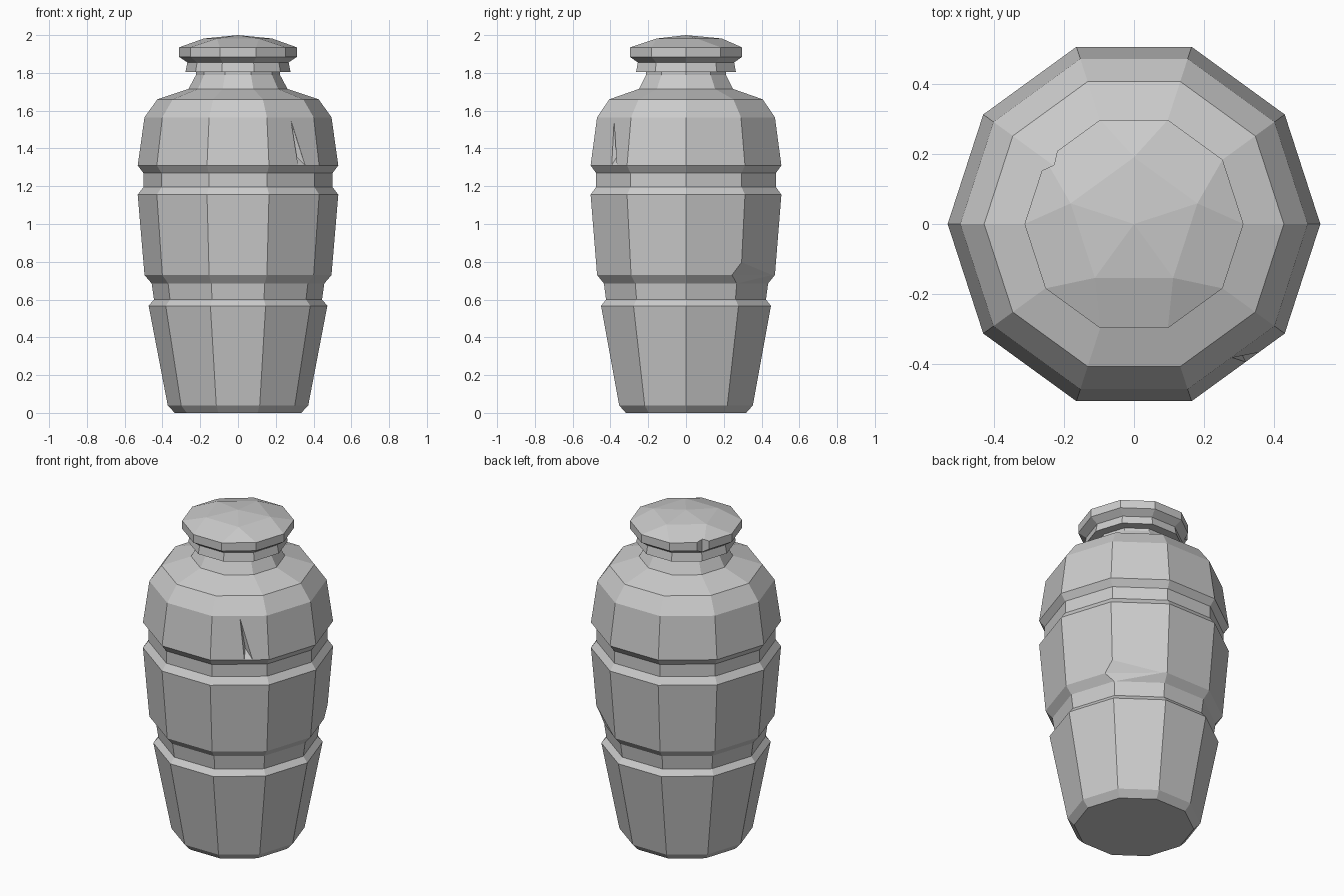
import bpy, bmesh
from math import cos, sin, radians
from mathutils import Vector

if "Cube" in bpy.data.objects:
    bpy.data.objects.remove(bpy.data.objects["Cube"])

SIDES = 10


def pol(r, deg, z):
    return Vector((r * cos(radians(deg)), r * sin(radians(deg)), z))


def finish(name, bm):
    bmesh.ops.recalc_face_normals(bm, faces=bm.faces)
    me = bpy.data.meshes.new(name)
    bm.to_mesh(me)
    bm.free()
    ob = bpy.data.objects.new(name, me)
    bpy.context.collection.objects.link(ob)
    return ob


def lathe(bm, profile):
    """Ten-sided revolve with a closed bottom; returns the rings."""
    rings = [[bm.verts.new(pol(r, 360 / SIDES * i, z)) for i in range(SIDES)]
             for r, z in profile]
    for a, b in zip(rings, rings[1:]):
        for i in range(SIDES):
            j = (i + 1) % SIDES
            bm.faces.new((a[i], a[j], b[j], b[i]))
    bm.faces.new(rings[0][::-1])
    return rings


def chip(target, points):
    """Knock a convex chip out of the target."""
    bm = bmesh.new()
    for p in points:
        bm.verts.new(p)
    bmesh.ops.convex_hull(bm, input=bm.verts)
    cutter = finish("chip_cutter", bm)
    cutter.hide_render = True
    mod = target.modifiers.new("chip", 'BOOLEAN')
    mod.operation = 'DIFFERENCE'
    mod.solver = 'EXACT'
    mod.object = cutter
    bpy.context.view_layer.objects.active = target
    bpy.ops.object.modifier_apply(modifier=mod.name)
    bpy.data.objects.remove(cutter)


# Urn body
bm = bmesh.new()
rings = lathe(bm, [(.335, 0), (.372, .04), (.473, .567), (.445, .6), (.457, .685),
                   (.495, .73), (.531, 1.155), (.501, 1.195), (.501, 1.27),
                   (.531, 1.31), (.495, 1.565), (.427, 1.66), (.262, 1.715),
                   (.222, 1.79), (.222, 1.815)])
bm.faces.new(rings[-1])
body = finish("urn_body", bm)

# Lid: moulded rim with a five-faceted dome
bm = bmesh.new()
rim = lathe(bm, [(.278, 1.805), (.268, 1.855), (.312, 1.885), (.312, 1.935)])[-1]
dome = [bm.verts.new(pol(.19, 18 + 72 * k, 1.982)) for k in range(5)]
apex = bm.verts.new((0, 0, 2))
for k in range(5):
    n = (k + 1) % 5
    i = 2 * k
    bm.faces.new((rim[i], rim[i + 1], dome[k]))
    bm.faces.new((rim[i + 1], rim[(i + 2) % SIDES], dome[n], dome[k]))
    bm.faces.new((dome[k], dome[n], apex))
lid = finish("lid", bm)

# Chip across a corner of the waist band
chip(body, [(.42, .24, .73), pol(.502, 36, .80), pol(.494, 71, .73),
            pol(.456, 36, .683), pol(.56, 36, .735)])

# Tall gouge on the front right of the shoulder
chip(body, [(.275, -.376, 1.56), (.318, -.393, 1.312), (.355, -.366, 1.312),
            (.302, -.36, 1.365), (.37, -.46, 1.36)])

# Notch in the lid rim
chip(lid, [(x, y, z) for z in (1.865, 1.98) for x, y in
           ((-.219, .207), (-.228, .168), (-.268, .15), (-.34, .25))])
